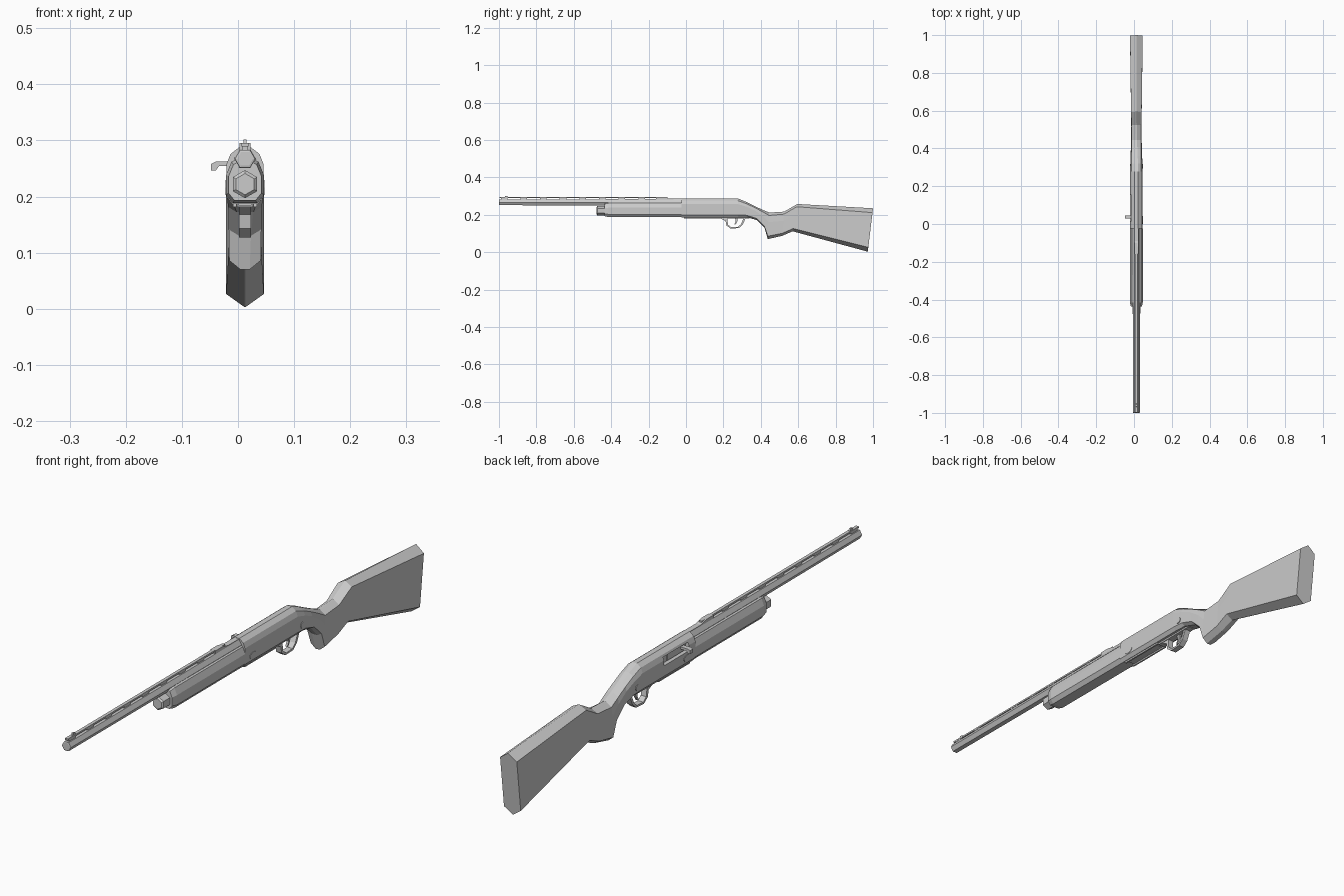
import bpy, bmesh, math
from mathutils import Vector

cube = bpy.data.objects.get("Cube")
if cube:
    bpy.data.objects.remove(cube, do_unlink=True)

grey = bpy.data.materials.new("plain grey")
grey.use_nodes = True
COLOR = (0.6, 0.6, 0.6, 1)
grey.diffuse_color = COLOR
grey.node_tree.nodes["Principled BSDF"].inputs["Base Color"].default_value = COLOR
CX = 0.0125  # centre line of the gun


def finish(name, bm):
    bmesh.ops.recalc_face_normals(bm, faces=bm.faces)
    mesh = bpy.data.meshes.new(name)
    bm.to_mesh(mesh)
    bm.free()
    obj = bpy.data.objects.new(name, mesh)
    obj.data.materials.append(grey)
    bpy.context.collection.objects.link(obj)
    return obj


def loft(name, rings, closed=False):
    """Skin a list of equal-length point rings."""
    bm = bmesh.new()
    rows = [[bm.verts.new(p) for p in ring] for ring in rings]
    pairs = list(zip(rows, rows[1:]))
    if closed:
        pairs.append((rows[-1], rows[0]))
    for a, b in pairs:
        for i in range(len(a)):
            j = (i + 1) % len(a)
            bm.faces.new((a[i], a[j], b[j], b[i]))
    if not closed:
        bm.faces.new(rows[0])
        bm.faces.new(rows[-1])
    return finish(name, bm)


def mirrored(half):
    """Turn a right-hand half outline, bottom to top, into a full ring."""
    return half + [(-x, *rest) for x, *rest in reversed(half)]


def box(name, x, y, z):
    return loft(name, [[(x[0], v, z[0]), (x[1], v, z[0]), (x[1], v, z[1]), (x[0], v, z[1])]
                       for v in y])


def tube(name, z, sections, start=0.0, sides=6):
    """Polygonal rod along y from (y, radius) sections."""
    return loft(name, [[(CX + r * math.cos(start + i * math.tau / sides), y,
                         z + r * math.sin(start + i * math.tau / sides))
                        for i in range(sides)] for y, r in sections])


def extrude_side(name, outline, half_width):
    """Extrude a (y, z) outline across x."""
    return loft(name, [[(CX + s * half_width, y, z) for y, z in outline] for s in (-1, 1)])


# Receiver flowing into grip and stock: top y,z / bottom y,z / half width / blend
RECEIVER = [(.7, 0), (1, .13), (1, .7), (.78, .88), (.3, 1)]
STOCK = [(.03, 0), (1, .1), (1, .6), (1, .9), (.03, 1)]
stations = [
    (-.025, .288, -.025, .187, .033, 0),
    (.277, .288, .277, .187, .033, 0),
    (.32, .27, .325, .187, .032, .1),
    (.36, .25, .378, .172, .03, .3),
    (.405, .229, .42, .13, .029, .5),
    (.445, .212, .437, .07, .028, .6),
    (.525, .217, .515, .088, .027, .8),
    (.595, .258, .57, .112, .028, 1),
    (1, .235, .972, .003, .0335, 1),
]
rings = []
for yt, zt, yb, zb, hw, f in stations:
    half = []
    for (ax, at), (bx, bt) in zip(RECEIVER, STOCK):
        t = at + (bt - at) * f
        half.append(((ax + (bx - ax) * f) * hw, yb + (yt - yb) * t, zb + (zt - zb) * t))
    rings.append([(CX + x, y, z) for x, y, z in mirrored(half)])
body = loft("receiver_and_stock", rings)

# Ejection port cut into the -x side
cutter = box("port_cutter", (-.06, -.006), (.012, .155), (.238, .268))
cutter.hide_render = True
cutter.hide_viewport = True
cutter.display_type = 'WIRE'
cut = body.modifiers.new("ejection_port", 'BOOLEAN')
cut.object = cutter
cut.solver = 'EXACT'
box("bolt", (-.01, -.002), (.025, .12), (.241, .264))

# Bolt handle with its turned-down tip
loft("bolt_handle", [[(x, y, z) for x, z in
                      [(-.004, .254), (-.034, .254), (-.04, .246), (-.048, .246),
                       (-.048, .258), (-.04, .262), (-.004, .262)]] for y in (.028, .046)])

# Fore-end with a tapered nose
fore = mirrored([(.022, .188), (.034, .203), (.034, .238), (.024, .262), (.016, .266)])
loft("fore_end", [[(CX + x * s, y, .225 + (z - .225) * s) for x, z in fore]
                  for y, s in ((-.437, .86), (-.415, 1), (-.025, 1))])

# Magazine tube, its cap and the barrel
tube("magazine_tube", .222, [(-.46, .02), (-.42, .02)], math.pi / 6)
tube("magazine_cap", .222, [(-.479, .019), (-.474, .025), (-.436, .025)], math.pi / 6)
tube("barrel", .267, [(-1, .014), (-.999, .018), (-.02, .0195)])

# Ventilated rib, its posts and ramp, and the front bead
box("rib", (CX - .006, CX + .006), (-.998, -.1), (.289, .295))
for i in range(9):
    y = -.99 + i * .105
    box("rib_post", (CX - .005, CX + .005), (y, y + .035), (.279, .291))
extrude_side("rib_ramp", [(-.16, .278), (-.16, .295), (-.12, .295), (-.09, .287),
                          (-.02, .287), (-.02, .278)], .01)
extrude_side("front_bead", [(-.968, .294), (-.966, .302), (-.955, .302), (-.95, .294)], .003)

# Trigger guard as a closed band, with its mounting plate and trigger
outer = [(.17, .19), (.182, .181), (.211, .168), (.216, .143), (.238, .127), (.282, .129),
         (.303, .147), (.319, .182), (.325, .19)]
inner = [(.21, .19), (.222, .181), (.222, .168), (.225, .147), (.242, .134), (.278, .136),
         (.294, .15), (.308, .182), (.312, .19)]
loft("trigger_guard", [[(CX + s * .011, y, z) for s, (y, z) in
                        ((-1, a), (1, a), (1, b), (-1, b))] for a, b in zip(outer, inner)])
box("guard_plate", (CX - .014, CX + .014), (.17, .34), (.181, .19))
extrude_side("trigger", [(.262, .185), (.276, .185), (.275, .165), (.264, .147),
                         (.258, .147), (.266, .165)], .004)

# Loading gate under the receiver, framed by two thin rails
box("loading_gate", (CX - .012, CX + .012), (.0, .16), (.184, .189))
for s in (-1, 1):
    box("gate_rail", (CX + s * .018 - .003, CX + s * .018 + .003), (-.01, .17), (.181, .19))

# Raised pins on both sides of the receiver
for s in (-1, 1):
    for name, y, ry, rz in (("side_button", .022, .021, .013), ("trigger_pin", .305, .012, .012)):
        loft(name, [[(CX + s * x, y + ry * math.cos(i * math.tau / 8),
                      .216 + rz * math.sin(i * math.tau / 8)) for i in range(8)]
                    for x in (.028, .0345)])
